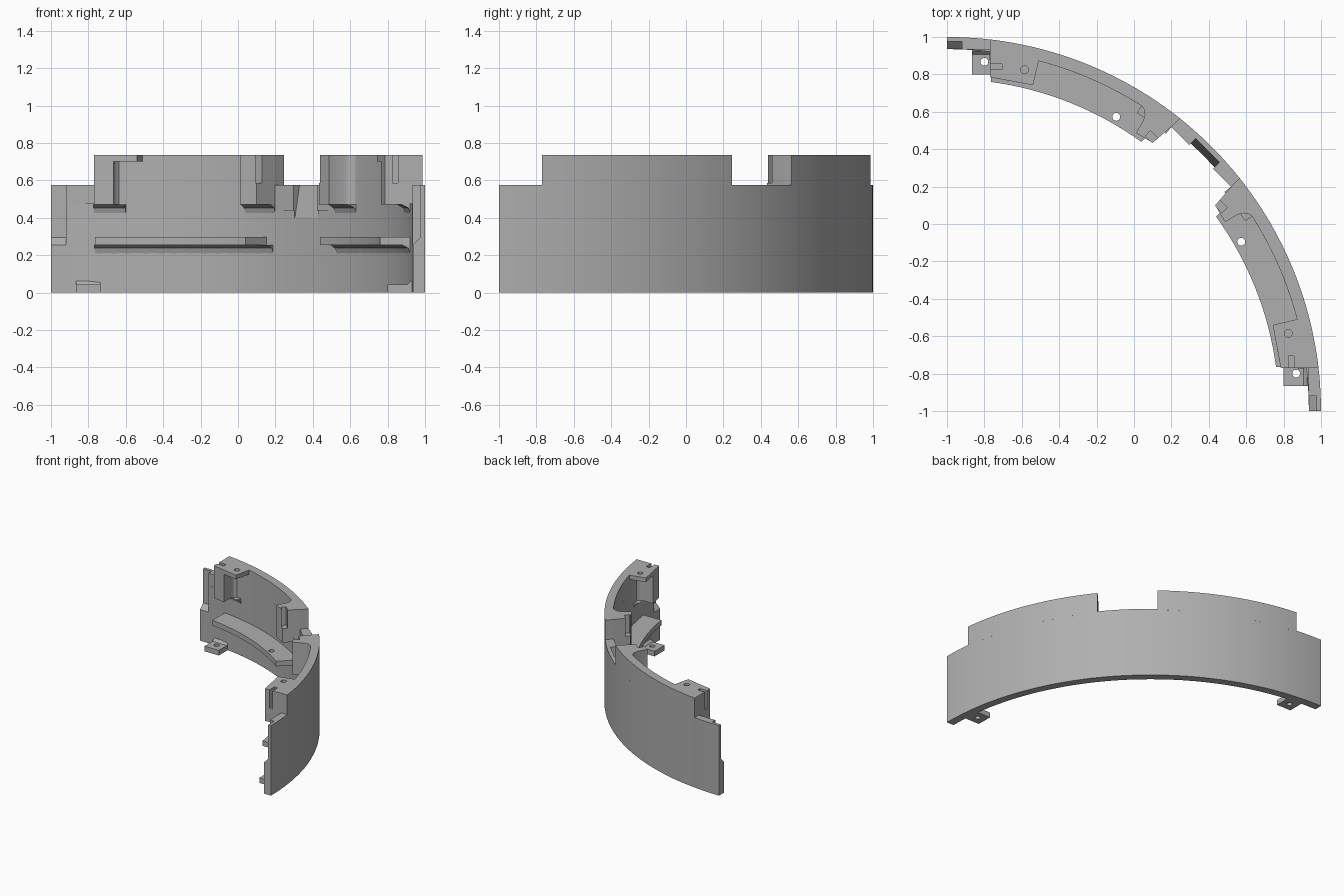
import bpy, bmesh
from math import sin, cos, asin, acos, radians, degrees, pi, sqrt

cube = bpy.data.objects.get("Cube")
if cube:
    bpy.data.objects.remove(cube, do_unlink=True)

grey = bpy.data.materials.new("plain grey")
grey.use_nodes = True
grey.diffuse_color = (0.43, 0.43, 0.43, 1)
grey.node_tree.nodes["Principled BSDF"].inputs["Base Color"].default_value = (0.43, 0.43, 0.43, 1)

OUT, INN, LOW, TOP = 2.0, 1.935, 0.575, 0.735


def arc(r, a0, a1, n=16):
    """Points on a circle about the ring centre, angles in degrees."""
    step = radians(a1 - a0) / n
    return [(-1 + r * cos(radians(a0) + i * step), -1 + r * sin(radians(a0) + i * step))
            for i in range(n + 1)]


def diag(u, v):
    """Point at distance u along the diagonal and v sideways from it."""
    return (-1 + (u - v) / sqrt(2), -1 + (u + v) / sqrt(2))


def rect(x0, y0, x1, y1):
    return [(x0, y0), (x1, y0), (x1, y1), (x0, y1)]


def diag_rect(u0, v0, u1, v1):
    return [diag(u0, v0), diag(u1, v0), diag(u1, v1), diag(u0, v1)]


def ring(r0, r1, a0, a1, n=16):
    return arc(r1, a0, a1, n) + arc(r0, a1, a0, n)


def circle(x, y, r=0.021, n=20):
    return [(x + r * cos(2 * pi * i / n), y + r * sin(2 * pi * i / n)) for i in range(n)]


def prism(name, pts, z0, z1, top=None, swap=False):
    """Extrude a plan outline, or loft it to a second outline."""
    bm = bmesh.new()
    rows = []
    for outline, z in ((pts, z0), (top or pts, z1)):
        rows.append([bm.verts.new((y, x, z) if swap else (x, y, z)) for x, y in outline])
    low, high = rows
    bm.faces.new(low)
    bm.faces.new(high)
    n = len(low)
    for i in range(n):
        j = (i + 1) % n
        bm.faces.new((low[i], low[j], high[j], high[i]))
    bmesh.ops.recalc_face_normals(bm, faces=bm.faces)
    mesh = bpy.data.meshes.new(name)
    bm.to_mesh(mesh)
    bm.free()
    mesh.materials.append(grey)
    ob = bpy.data.objects.new(name, mesh)
    bpy.context.collection.objects.link(ob)
    return ob


def cut(ob, *args, swap=False):
    """Subtract a prism and bake the result."""
    tool = prism("cutter", *args, swap=swap)
    tool.hide_render = True
    mod = ob.modifiers.new("cut", "BOOLEAN")
    mod.operation, mod.solver, mod.object = "DIFFERENCE", "EXACT", tool
    bpy.context.view_layer.update()
    graph = bpy.context.evaluated_depsgraph_get()
    mesh = bpy.data.meshes.new_from_object(ob.evaluated_get(graph))
    ob.modifiers.clear()
    ob.data = mesh
    bpy.data.objects.remove(tool, do_unlink=True)


def at_x(r, x):
    return degrees(acos((x + 1) / r))


def at_gap(r, v):
    return 45 + degrees(asin(v / r))


# Low quarter-ring wall with a sloped notch in the middle
wall = prism("outer_wall", ring(INN, OUT, 0, 90, 36), 0, LOW)
cut(wall, diag_rect(1.88, -0.09, 1.935, 0.09), 0.4, 0.6, diag_rect(1.88, -0.09, 1.975, 0.09))

for swap, side in ((False, "back"), (True, "side")):
    def part(name, *args):
        return prism(side + "_" + name, *args, swap=swap)

    def carve(ob, *args):
        cut(ob, *args, swap=swap)

    # Lap recess at the end of the wall, and the flat beside the block
    carve(wall, rect(-1.05, 0.85, -0.92, 0.935), 0.255, 0.295, rect(-1.05, 0.85, -0.92, 0.975))
    carve(wall, rect(-1.05, 0.85, -0.92, 0.975), 0.2949, 0.65)
    carve(wall, rect(-0.905, 0.85, -0.77, 0.934), 0.475, 0.65)

    # Raised wall
    part("raised_wall", arc(OUT, at_gap(OUT, 0.226), at_x(OUT, -0.77))
         + arc(INN, at_x(INN, -0.77), at_gap(INN, 0.226)), LOW - 0.01, TOP)

    # Outer column with filleted flank, and the plate on top of it
    back = arc(INN + 0.01, at_x(INN + 0.01, -0.6), at_x(INN + 0.01, -0.77), 4)
    column = part("end_column", [(-0.77, 0.785), (-0.665, 0.765), (-0.665, 0.845), (-0.655, 0.875),
                                 (-0.635, 0.893), (-0.6, 0.893)] + back, 0.47, 0.702)
    back = arc(INN + 0.01, at_x(INN + 0.01, -0.51), at_x(INN + 0.01, -0.77), 6)
    plate = part("end_plate", [(-0.77, 0.785), (-0.54, 0.742), (-0.51, 0.868)] + back, 0.70, TOP)
    for ob in (column, plate):
        carve(ob, rect(-0.8, 0.825, -0.705, 0.855), 0.585, 0.8)
    carve(plate, circle(-0.585, 0.825), 0.6, 0.8)

    # Block beside the central gap, with its slot
    back = arc(INN + 0.01, at_gap(INN + 0.01, 0.226), at_x(INN + 0.01, 0.01), 5)
    block = part("gap_block", [(0.01, 0.66), (0.035, 0.645), (0.052, 0.615), (0.058, 0.585),
                               (0.05, 0.553), (0.01, 0.487), (0.1, 0.434)] + back[:1] + back[1:],
                 0.47, TOP)
    carve(block, diag_rect(1.79, 0.2, 1.83, 0.29), 0.585, 0.8)

    # Long inner shelf with a screw hole
    shelf = part("shelf", arc(1.775, at_gap(1.775, 0.283), at_x(1.775, -0.765))
                 + arc(INN + 0.01, at_x(INN + 0.01, -0.765), at_gap(INN + 0.01, 0.283)), 0.255, 0.297)
    carve(shelf, circle(-0.095, 0.573), 0.2, 0.4)

    # Fillets below the shelf, column and block
    for name, a0, a1, z in (("shelf_fillet", at_gap(INN, 0.24), at_x(INN, -0.765), 0.255),
                            ("column_fillet", at_x(INN, -0.6), at_x(INN, -0.77), 0.47),
                            ("block_fillet", at_gap(INN, 0.226), at_x(INN, 0.04), 0.47)):
        part(name, ring(INN, 1.95, a0, a1), z - 0.045, z - 0.018, ring(1.925, 1.95, a0, a1))
        part(name + "_upper", ring(1.925, 1.95, a0, a1), z - 0.018, z, ring(1.89, 1.95, a0, a1))

    # Foot tab with hole and small fillet
    tab = part("foot_tab", rect(-0.865, 0.80, -0.735, 0.94), 0, 0.042)
    carve(tab, circle(-0.8, 0.867), -0.1, 0.2)
    part("foot_fillet", rect(-0.865, 0.905, -0.735, 0.945), 0.042, 0.062,
         rect(-0.865, 0.925, -0.735, 0.945))

    # Flat bar beside the notch
    part("gap_bar", diag_rect(1.922, 0.09, 1.95, 0.232), 0.44, LOW)

# Smooth the curved faces, keep the edges sharp
bpy.ops.object.select_all(action="DESELECT")
for ob in bpy.context.collection.objects:
    if ob.type == "MESH":
        ob.select_set(True)
        bpy.context.view_layer.objects.active = ob
bpy.ops.object.shade_smooth_by_angle(angle=radians(25))
